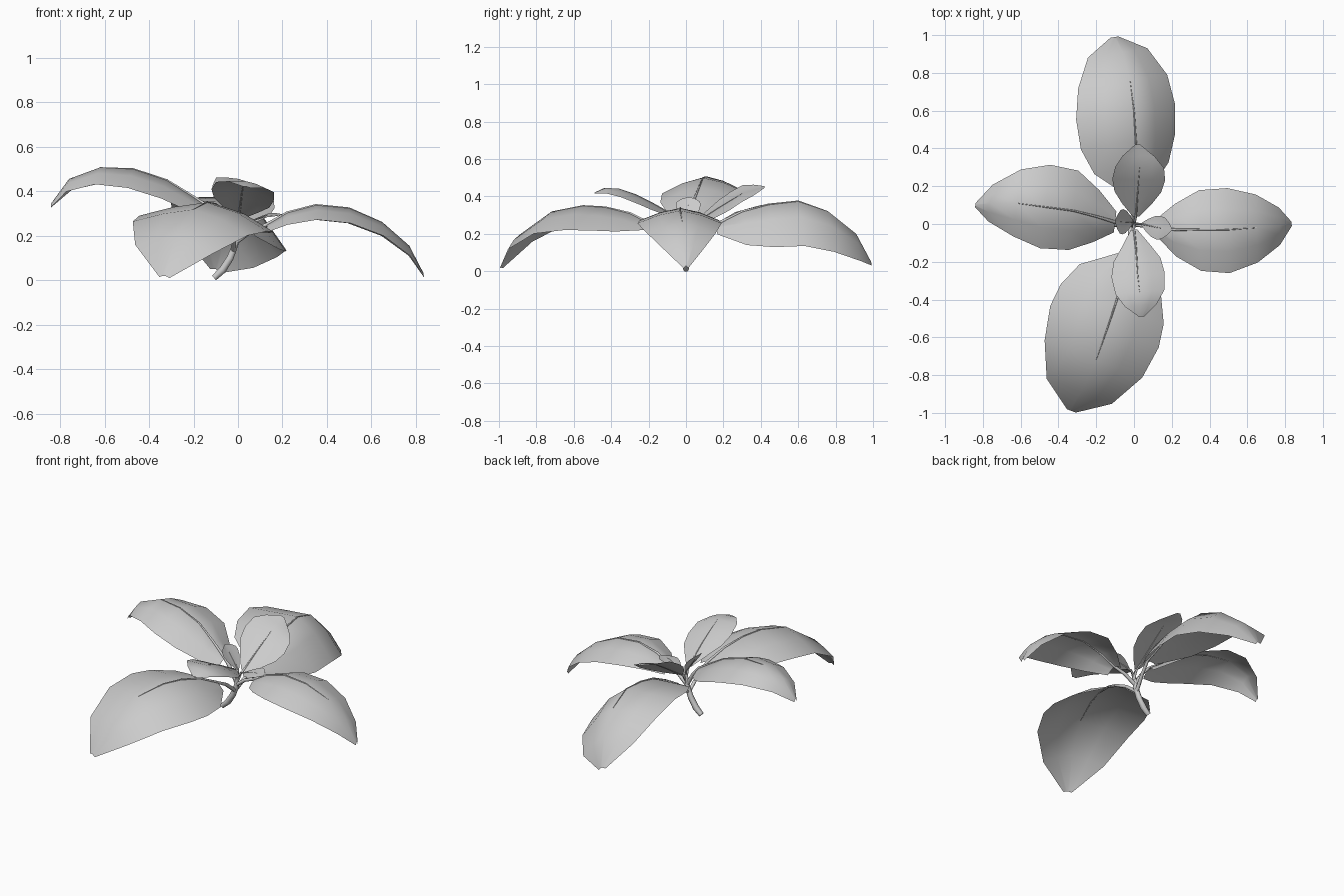
import bpy
from mathutils import Vector

if "Cube" in bpy.data.objects:
    bpy.data.objects.remove(bpy.data.objects["Cube"])

WIDE = [.22, .75, .95, 1, .9, .6, .08]      # blade width profiles, base to tip
NARROW = [.25, .62, .95, 1, .8, .44, .05]
OVAL = [.12, .55, .88, 1, .92, .6, .1]


def resample(points, n=7):
    out = []
    for i in range(n):
        f = i / (n - 1) * (len(points) - 1)
        k = min(int(f), len(points) - 2)
        out.append(Vector(points[k]).lerp(Vector(points[k + 1]), f - k))
    return out


def tube(name, points, radii):
    cu = bpy.data.curves.new(name, 'CURVE')
    cu.dimensions = '3D'
    cu.bevel_depth = 1
    cu.bevel_resolution = 1
    cu.use_fill_caps = True
    sp = cu.splines.new('POLY')
    sp.points.add(len(points) - 1)
    for p, co, r in zip(sp.points, points, radii):
        p.co = (*co, 1)
        p.radius = r
    sp.use_smooth = True
    ob = bpy.data.objects.new(name, cu)
    bpy.context.collection.objects.link(ob)


def leaf(name, mid, profile, widths, drops, node, thick, fall=1):
    """Blade around a midrib; widths and drops are (left, right) seen base to tip."""
    mid = resample(mid)
    d = mid[-1] - mid[0]
    side = Vector((-d.y, d.x, 0)).normalized()
    verts, faces = [], []
    for m, w in zip(mid, profile):
        for s in (1, .5, 0, -.5, -1):
            k = 0 if s > 0 else 1
            z = -drops[k] * w ** fall * abs(s) ** 1.5
            verts.append(m + side * s * widths[k] * w + Vector((0, 0, z)))
    for i in range(len(mid) - 1):
        for j in range(4):
            a = i * 5 + j
            faces.append((a, a + 5, a + 6, a + 1))
    me = bpy.data.meshes.new(name)
    me.from_pydata(verts, [], faces)
    me.shade_smooth()
    ob = bpy.data.objects.new(name, me)
    bpy.context.collection.objects.link(ob)
    # leaf stalk running on into the midrib vein
    node = Vector(node)
    bend = node.lerp(mid[0], .5) + Vector((0, 0, .012))
    path = [node, bend] + mid[:5]
    tube(name + "_stalk", path, [thick * f for f in (1, .9, .75, .55, .4, .3, .1)])


# Main stem
tube("stem", [(-.108, 0, .01), (-.07, 0, .045), (-.035, 0, .1), (-.012, 0, .16), (0, 0, .24)],
     [.016, .019, .018, .015, .009])

# Large leaves
leaf("right_leaf", [(.13, -.02, .25), (.22, -.03, .303), (.35, -.03, .338), (.5, -.03, .324),
                    (.65, -.02, .26), (.77, -.01, .155), (.835, 0, .03)],
     NARROW, (.22, .23), (.068, .068), (-.01, 0, .17), .012, .5)
leaf("left_leaf", [(-.1, .01, .31), (-.2, .04, .375), (-.32, .07, .45), (-.47, .09, .5),
                   (-.62, .11, .507), (-.76, .11, .455), (-.84, .1, .345)],
     NARROW, (.22, .225), (.085, .075), (-.01, 0, .18), .012, .5)
leaf("back_leaf", [(.03, .16, .25), (.02, .3, .32), (.01, .44, .357), (0, .6, .375),
                   (-.02, .76, .32), (-.06, .91, .2), (-.1, .99, .05)],
     WIDE, (.31, .22), (.005, .24), (-.02, 0, .13), .012)
leaf("front_leaf", [(-.02, -.18, .25), (-.06, -.3, .31), (-.1, -.43, .342), (-.14, -.55, .35),
                    (-.2, -.72, .318), (-.28, -.89, .195), (-.33, -.99, .02)],
     WIDE, (.29, .325), (.13, .06), (-.02, 0, .13), .012)

# Small inner leaves
leaf("small_back_leaf", [(.01, .04, .25), (.02, .17, .335), (.03, .3, .415), (.02, .42, .45)],
     OVAL, (.14, .14), (-.05, .05), (0, 0, .2), .008)
leaf("small_front_leaf", [(0, -.03, .28), (.01, -.12, .33), (.015, -.19, .37), (.02, -.27, .41),
                          (.03, -.36, .442), (.035, -.43, .445), (.04, -.49, .42)],
     OVAL, (.143, .14), (.05, .0), (0, 0, .2), .008)

# Tiny new leaves at the centre
leaf("tiny_right_leaf", [(.04, 0, .26), (.13, -.02, .292), (.2, -.03, .295)],
     OVAL, (.063, .063), (-.01, .01), (0, 0, .22), .006)
leaf("tiny_left_leaf", [(-.005, .01, .26), (-.06, .012, .34), (-.1, .015, .395)],
     OVAL, (.067, .067), (-.015, -.015), (0, 0, .22), .006)
